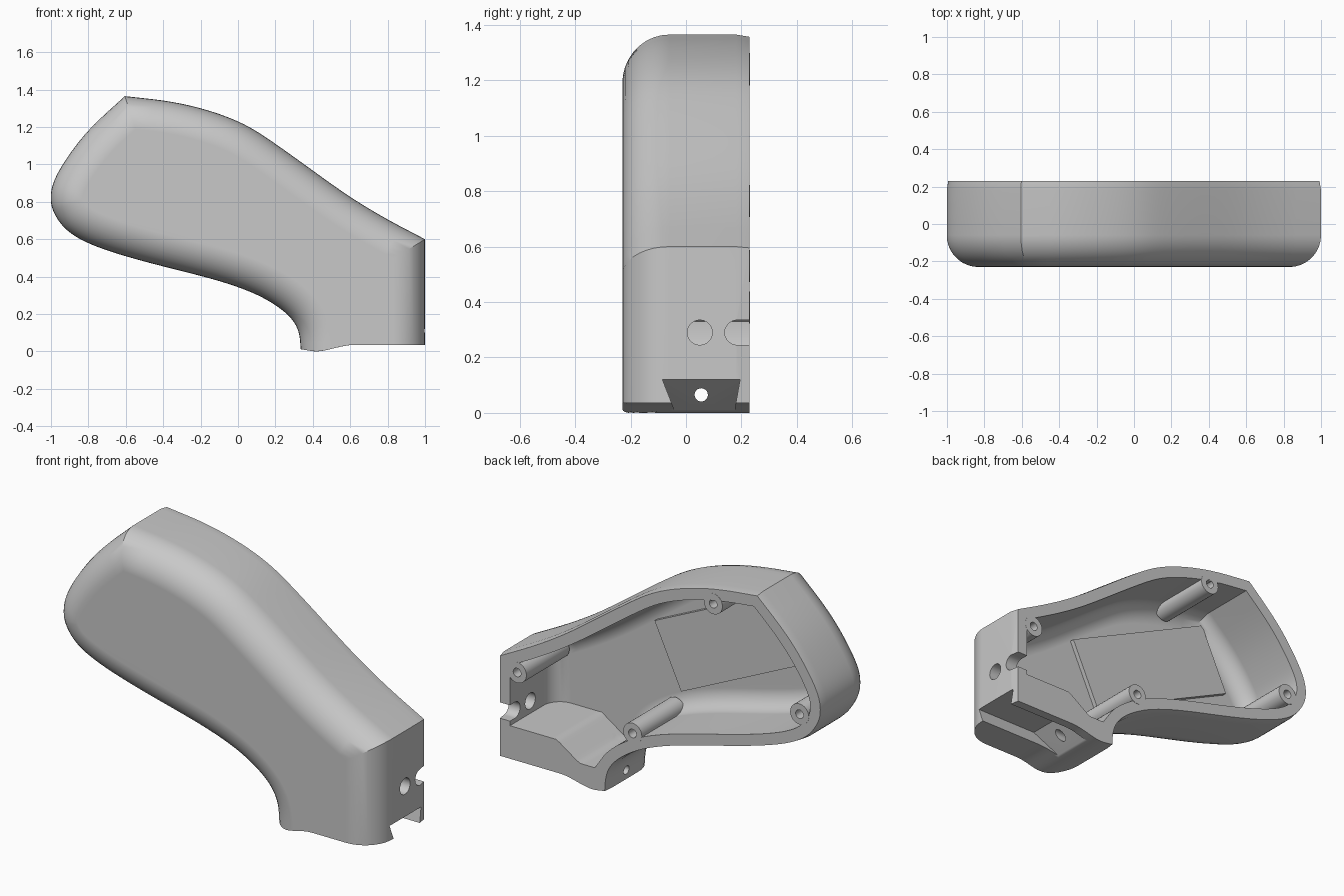
import bpy, bmesh, math
from mathutils import Vector, Matrix

cube = bpy.data.objects.get("Cube")
if cube:
    bpy.data.objects.remove(cube, do_unlink=True)

grey = bpy.data.materials.new("plain grey")
grey.use_nodes = True
grey.diffuse_color = (0.58, 0.58, 0.58, 1)
grey.node_tree.nodes["Principled BSDF"].inputs["Base Color"].default_value = grey.diffuse_color

FRONT, BACK = -0.23, 0.23
NECK, MUZZLE = 0.335, 1.0


def make(name, bm):
    mesh = bpy.data.meshes.new(name)
    bm.to_mesh(mesh)
    bm.free()
    mesh.materials.append(grey)
    ob = bpy.data.objects.new(name, mesh)
    bpy.context.collection.objects.link(ob)
    return ob


def skin(name, rings):
    """Closed solid through (y, points) rings; None repeats the vertex before it."""
    bm = bmesh.new()
    loops = []
    for y, points in rings:
        loop = []
        for p in points:
            loop.append(loop[-1] if p is None else bm.verts.new((p[0], y, p[1])))
        loops.append(loop)
    n = len(loops[0])
    for a, b in zip(loops, loops[1:]):
        for i in range(n):
            j = (i + 1) % n
            corners = list(dict.fromkeys((b[i], b[j], a[j], a[i])))
            if len(corners) > 2:
                bm.faces.new(corners)
    bm.faces.new(list(dict.fromkeys(loops[0])))
    bm.faces.new(list(dict.fromkeys(loops[-1]))[::-1])
    return make(name, bm)


def spline(points, steps=6):
    """Smooth curve through the points, relaxed a little."""
    p = [Vector(q) for q in points]
    p = [2 * p[0] - p[1]] + p + [2 * p[-1] - p[-2]]
    out = []
    for a, b, c, d in zip(p, p[1:], p[2:], p[3:]):
        for i in range(steps):
            t = i / steps
            out.append(0.5 * (2 * b + (c - a) * t + (2 * a - 5 * b + 4 * c - d) * t**2
                              + (3 * b - a - 3 * c + d) * t**3))
    out.append(p[-2])
    for _ in range(8):
        middle = [(a + 2 * b + c) / 4 for a, b, c in zip(out, out[1:], out[2:])]
        out = [out[0]] + middle + [out[-1]]
    return out


def inset(outline, d):
    """Move a closed outline inwards with mitred corners."""
    out = []
    for i, p in enumerate(outline):
        e1 = (p - outline[i - 1]).normalized()
        e2 = (outline[(i + 1) % len(outline)] - p).normalized()
        n1, n2 = Vector((-e1.y, e1.x)), Vector((-e2.y, e2.x))
        out.append(p + (n1 + n2) * d / (1 + n1.dot(n2)))
    return out


def rounded(y, d, r, steps=9):
    angles = [math.pi / 2 * i / steps for i in range(steps + 1)]
    return [(y + r * (1 - math.cos(a)), d + r * (1 - math.sin(a))) for a in angles]


def circle(x, z, r, n=24):
    return [(x + r * math.cos(2 * math.pi * i / n), z + r * math.sin(2 * math.pi * i / n))
            for i in range(n)]


# Side curves of the grip, with no points crowding the two sharp corners
heel, brow = Vector((-0.605, 1.365)), Vector((MUZZLE, 0.6))


def uncrowd(points):
    return [p for p in points if all((p - c).length < 1e-4 or (p - c).length > 0.12
                                     for c in (heel, brow))]


belly = uncrowd(spline([heel, (-0.8, 1.185), (-0.925, 1.02), (-0.99, 0.9),
                        (-1.002, 0.81), (-0.982, 0.735), (-0.91, 0.64), (-0.76, 0.56),
                        (-0.5, 0.48), (-0.2, 0.405), (0, 0.345), (0.15, 0.28),
                        (0.27, 0.195), (0.325, 0.11), (NECK, 0.01)])[:-2])
spine = uncrowd(spline([brow, (0.8, 0.705), (0.6, 0.825), (0.4, 0.967), (0.2, 1.11),
                        (0, 1.235), (-0.3, 1.328), heel])[:-1])
sides = belly + [Vector((NECK, -0.25)), Vector((MUZZLE, -0.25))] + spine


def underside(x):
    if x < 0.41:
        return 0.16 * (0.41 - x)
    t = min((x - 0.41) / 0.21, 1)
    return 0.035 * t * t * (3 - 2 * t)


def inner_floor(x):
    return 0.125 + 0.095 * min(max((x - 0.5) / 0.14, 0), 1)


def section(d, base, lowest):
    """Outline inset by d, closed below by the base curve; side points under lowest merge."""
    moved = inset(sides, d)
    left = [q if p.y > lowest else None for p, q in zip(belly, moved)]
    xs = [NECK + d + (MUZZLE - NECK - 2 * d) * i / 24 for i in range(25)]
    return left + [(x, base(x)) for x in xs] + moved[len(belly) + 2:]


# Hollow shell: rounded outside, rim, then the inside down to its floor
outside = rounded(FRONT, 0, 0.17) + [(0.18, 0), (BACK, 0.008)]
inside = [(BACK, 0.07)] + rounded(-0.17, 0.07, 0.1)[::-1]
shell = skin("grip_shell", [(y, section(d, underside, -1)) for y, d in outside]
             + [(y, section(d, inner_floor, 0.16)) for y, d in inside])

# Raised pad on the inner floor
bm = bmesh.new()
bmesh.ops.create_cube(bm, size=1, matrix=Matrix.Translation((-0.23, -0.16, 0.865))
                      @ Matrix.Rotation(math.radians(25), 4, "Y")
                      @ Matrix.Diagonal((0.98, 0.03, 0.39, 1)))
make("floor_pad", bm)

# Screw posts with pilot holes
for x, z in ((0.885, 0.53), (-0.33, 1.24), (-0.865, 0.765), (0.17, 0.38)):
    skin("screw_post", [(-0.15, circle(x, z, 0.058)), (BACK + 0.001, circle(x, z, 0.058)),
                        (BACK + 0.001, circle(x, z, 0.024)), (0, circle(x, z, 0.024))])


def area(mesh):
    return sum(p.area for p in mesh.polygons)


def cut(target, tool):
    """Subtract the tool with the first solver that gives a sound result."""
    before = area(target.data)
    bpy.context.view_layer.objects.active = target
    mod = target.modifiers.new("cut", "BOOLEAN")
    mod.operation, mod.object = "DIFFERENCE", tool
    for solver in ("EXACT", "MANIFOLD", "FLOAT"):
        mod.solver = solver
        bpy.context.view_layer.update()
        result = target.evaluated_get(bpy.context.evaluated_depsgraph_get()).data
        if 0.9 < area(result) / before < 1.15:
            bpy.ops.object.modifier_apply(modifier=mod.name)
            break
    else:
        target.modifiers.remove(mod)
    bpy.data.objects.remove(tool, do_unlink=True)


def rod_along_x(name, x0, x1, y, z, r):
    bm = bmesh.new()
    bmesh.ops.create_cone(bm, cap_ends=True, segments=24, radius1=r, radius2=r, depth=x1 - x0,
                          matrix=Matrix.Translation(((x0 + x1) / 2, y, z))
                          @ Matrix.Rotation(math.pi / 2, 4, "Y"))
    return bm, name


# Dovetail slot with a sloping end
bm = bmesh.new()
bmesh.ops.create_cube(bm, size=1)
for v in bm.verts:
    x0, y0, y1, z = (0.62, -0.085, 0.195, 0.12) if v.co.z > 0 else (0.45, -0.03, 0.17, -0.02)
    v.co = (1.1 if v.co.x > 0 else x0, y1 if v.co.y > 0 else y0, z)
cut(shell, make("dovetail_cutter", bm))

# Holes through the end wall and the slot screw hole; the rim notch is stretched past the rim
for name, x0, x1, y, z, r in (("end_hole", 0.85, 1.1, 0.05, 0.29, 0.045),
                              ("rim_notch", 0.85, 1.1, 0.185, 0.29, 0.045),
                              ("slot_screw_hole", 0.25, 0.6, 0.055, 0.065, 0.024)):
    bm, name = rod_along_x(name, x0, x1, y, z, r)
    if name == "rim_notch":
        for v in bm.verts:
            if v.co.y > y + 0.001:
                v.co.y += 0.1
    cut(shell, make(name, bm))

# Smooth shading with crisp edges
bpy.ops.object.select_all(action="SELECT")
bpy.context.view_layer.objects.active = shell
bpy.ops.object.shade_smooth_by_angle(angle=math.radians(28))
weighted = shell.modifiers.new("even_shading", "WEIGHTED_NORMAL")
weighted.keep_sharp = True
